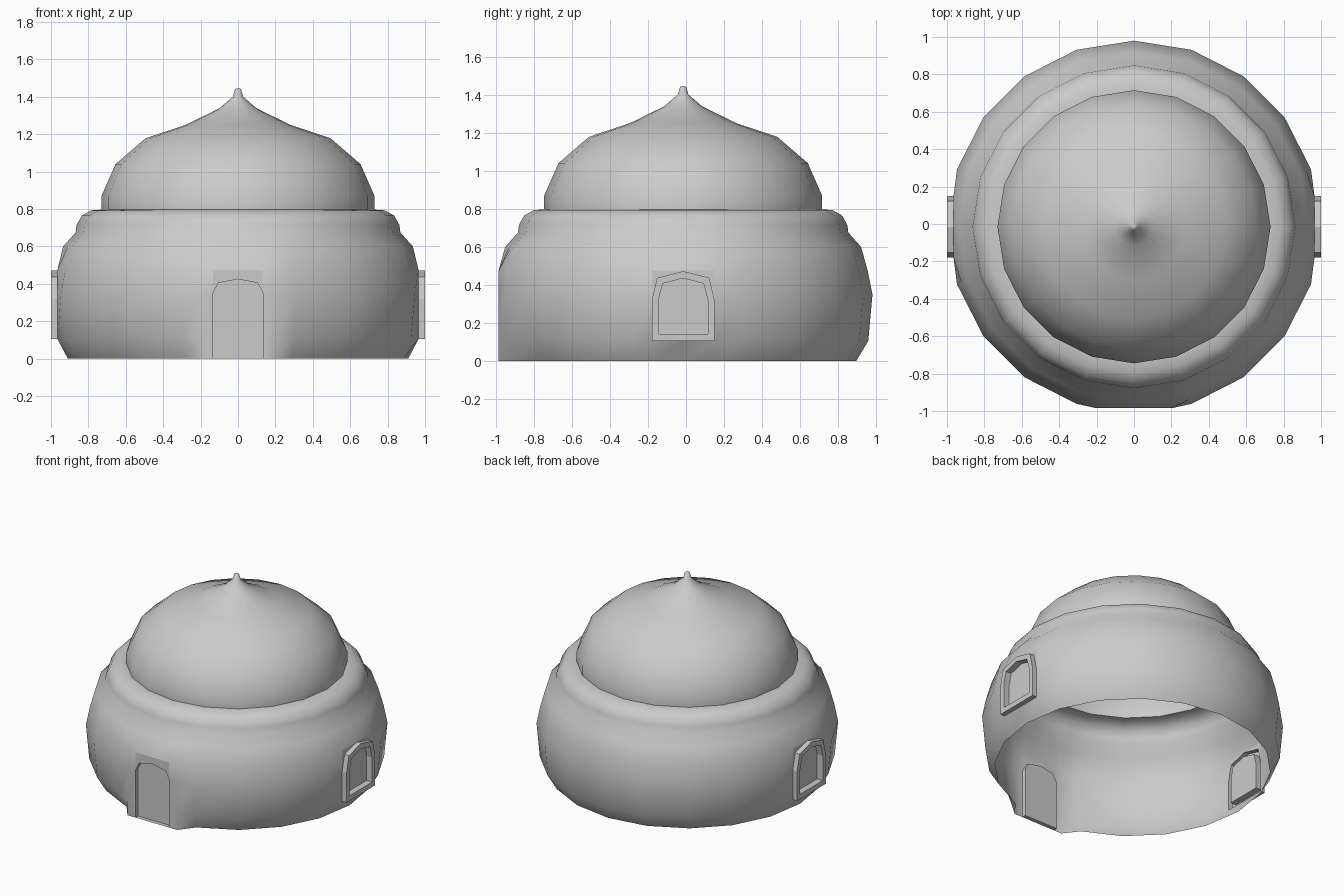
import bpy
from math import sin, cos, radians

if "Cube" in bpy.data.objects:
    bpy.data.objects.remove(bpy.data.objects["Cube"])

SIDES, CY = 20, -0.015
STEP = 360 / SIDES

# flat zones in the wall: side index -> (wall plane, hole half width, column offsets, first row)
ZONES = {
    15: (0.97, 0.135, [-0.2, -0.135, 0, 0.135, 0.2], 0),   # door
    0: (0.965, 0.165, [-0.165, 0, 0.165], 1),              # right window
    10: (0.965, 0.165, [-0.165, 0, 0.165], 1),             # left window
}
LAST_ROW = 3


def place(side, u, z, d):
    a = radians(side * STEP)
    return (d * cos(a) - u * sin(a), CY + d * sin(a) + u * cos(a), z)


def make_object(name, verts, faces):
    me = bpy.data.meshes.new(name)
    me.from_pydata(verts, [], faces)
    me.update()
    ob = bpy.data.objects.new(name, me)
    bpy.context.collection.objects.link(ob)
    return ob


def smooth(ob, angle):
    bpy.ops.object.select_all(action='DESELECT')
    ob.select_set(True)
    bpy.context.view_layer.objects.active = ob
    bpy.ops.object.shade_smooth_by_angle(angle=radians(angle))


def lathe(name, profile, zones=None, cap=False):
    zones = zones or {}
    cols = [(k, u) for k in range(SIDES) for u in (zones[k][2] if k in zones else [0])]
    # start the ring at the leftmost column of side 0
    n = len(cols)
    verts, faces = [], []
    for row, (r, z) in enumerate(profile):
        for k, u in cols:
            if k in zones and zones[k][3] <= row <= LAST_ROW:
                verts.append(place(k, u, z, zones[k][0]))
            else:
                # point on the straight edge towards the neighbouring side
                t = abs(u) / (0.995 * sin(radians(STEP)))
                verts.append(place(k, (1 if u > 0 else -1) * r * t * sin(radians(STEP)), z,
                                   r * (1 - t + t * cos(radians(STEP)))))
    for row in range(len(profile) - 1):
        for i in range(n):
            j = (i + 1) % n
            (k, u), (k2, u2) = cols[i], cols[j]
            if k == k2 and zones[k][3] <= row < LAST_ROW and max(abs(u), abs(u2)) <= zones[k][1]:
                continue  # opening
            a = row * n
            faces.append((a + i, a + j, a + n + j, a + n + i))
    if cap:
        faces.append(tuple(range((len(profile) - 1) * n, len(profile) * n)))
    ob = make_object(name, verts, faces)
    smooth(ob, 50)
    return ob


def outline(w, w_top, z0, z_side, z_shoulder, z_top):
    half = [(w, z0), (w, z_side), (w_top, z_shoulder)]
    return half + [(0, z_top)] + [(-u, z) for u, z in reversed(half)]


def opening(name, side, loops):
    # skin successive outlines from wall to panel, then fill the panel
    verts, faces, n = [], [], len(loops[0][1])
    for d, pts in loops:
        verts += [place(side, u, z, d) for u, z in pts]
    for a in range(0, n * (len(loops) - 1), n):
        for i in range(n):
            j = (i + 1) % n
            faces.append((a + i, a + j, a + n + j, a + n + i))
    faces.append(tuple(range(n * (len(loops) - 1), n * len(loops))))
    return make_object(name, verts, faces)


# round wall with rolled rim
lathe("wall", [(0.91, 0), (0.973, 0.105), (0.995, 0.35), (0.97, 0.475), (0.935, 0.6),
               (0.868, 0.675), (0.863, 0.715), (0.835, 0.765), (0.785, 0.793), (0.73, 0.797)],
      ZONES)

# dome roof with pointed tip
lathe("dome_roof", [(0.73, 0.797), (0.73, 0.87), (0.655, 1.04), (0.495, 1.178), (0.28, 1.25),
                    (0.1, 1.338), (0.028, 1.40), (0.016, 1.44), (0.006, 1.445)], cap=True)

# recessed arched door
door_rect = outline(0.135, 0.135, 0, 0.35, 0.475, 0.475)
door_arch = outline(0.135, 0.105, 0, 0.35, 0.405, 0.425)
opening("door", 15, [(0.97, door_rect), (0.97, door_arch), (0.94, door_arch)])

# projecting window frames with recessed panes
win_rect = outline(0.165, 0.165, 0.105, 0.30, 0.475, 0.475)
win_outer = outline(0.165, 0.137, 0.105, 0.32, 0.437, 0.472)
win_inner = outline(0.13, 0.107, 0.142, 0.32, 0.407, 0.435)
for label, side in (("window_right", 0), ("window_left", 10)):
    opening(label, side, [(0.965, win_rect), (0.965, win_outer), (1.0, win_outer),
                          (1.0, win_inner), (0.955, win_inner)])
